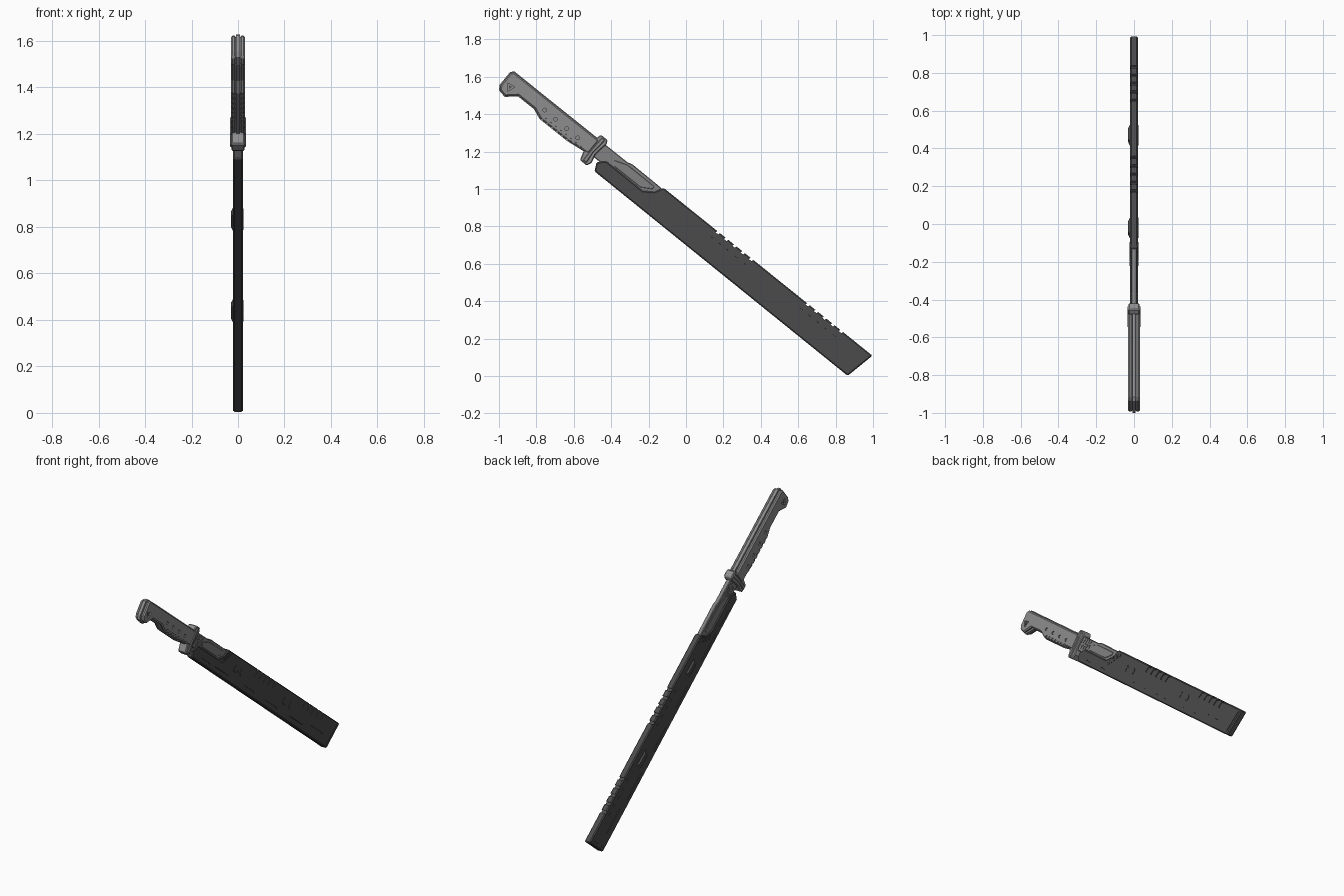
import bpy, bmesh, math

if "Cube" in bpy.data.objects:
    bpy.data.objects.remove(bpy.data.objects["Cube"])

TILT = math.radians(-38.7)   # local u runs pommel to tip, local v runs edge to spine


def material(name, c):
    m = bpy.data.materials.new(name)
    m.diffuse_color = (c, c, c, 1)
    m.use_nodes = True
    m.node_tree.nodes["Principled BSDF"].inputs["Base Color"].default_value = m.diffuse_color
    return m


SHEATH = material("charcoal", 0.07)
METAL = material("grey", 0.27)
BLADE = material("steel grey", 0.22)


def solid(bm, ring_a, ring_b):
    a = [bm.verts.new(p) for p in ring_a]
    b = [bm.verts.new(p) for p in ring_b]
    bm.faces.new(a)
    bm.faces.new(b[::-1])
    for i in range(len(a)):
        j = (i + 1) % len(a)
        bm.faces.new((a[i], b[i], b[j], a[j]))


def prism(bm, pts, x0, x1):
    solid(bm, [(x0, u, v) for u, v in pts], [(x1, u, v) for u, v in pts])


def ngon(u, v, r, n, start=0.0):
    return [(u + r * math.cos(start + math.tau * i / n),
             v + r * math.sin(start + math.tau * i / n)) for i in range(n)]


def rect(u0, u1, v0, v1):
    return [(u0, v0), (u1, v0), (u1, v1), (u0, v1)]


def wrap_slot(bm, u, w, v_end, v_mid, v_floor, v_out, x_in, lean):
    # slot wrapped over an edge and a short way down both sides
    sec = [(-.06, v_end), (-.06, v_out), (.06, v_out), (.06, v_end),
           (x_in, v_mid), (x_in, v_floor), (-x_in, v_floor), (-x_in, v_mid)]
    solid(bm, *[[(x, u + s * w / 2 + lean * (v - v_floor), v) for x, v in sec]
                for s in (-1, 1)])


def make(name, bm, mat, bevel=0, cutter=None, mirror=False):
    bmesh.ops.recalc_face_normals(bm, faces=bm.faces)
    me = bpy.data.meshes.new(name)
    bm.to_mesh(me)
    bm.free()
    ob = bpy.data.objects.new(name, me)
    bpy.context.collection.objects.link(ob)
    ob.rotation_euler = (TILT, 0, 0)
    if mat:
        me.materials.append(mat)
    else:
        ob.hide_render = True
        ob.display_type = 'WIRE'
    if bevel:
        m = ob.modifiers.new("bevel", 'BEVEL')
        m.width, m.segments = bevel, 1
        m.limit_method, m.angle_limit = 'ANGLE', math.radians(50)
    if cutter:
        m = ob.modifiers.new("cuts", 'BOOLEAN')
        m.operation, m.object, m.solver = 'DIFFERENCE', cutter, 'EXACT'
    if mirror:
        ob.modifiers.new("mirror", 'MIRROR')
    return ob


def part(name, pts, x0, x1, mat, **kw):
    bm = bmesh.new()
    prism(bm, pts, x0, x1)
    return make(name, bm, mat, **kw)


# Sheath cutters: spine slots and engraved dashes on both sides
bm = bmesh.new()
for start in (-.348, .268):
    for i in range(5):
        wrap_slot(bm, start + .057 * i, .018, .655, .665, .698, .74, .0165, .35)
for u0, u1, v in ((-.98, -.86, .577), (-.81, -.63, .577), (-.443, -.295, .58),
                  (-.17, 0, .577), (.14, .33, .577), (.407, .577, .60)):
    for s in (-1, 1):
        prism(bm, [(u0, v - .003), (u1, v - .003), (u1 - .008, v + .003),
                   (u0 + .008, v + .003)], s * .0165, s * .05)
# seam near the sheath tip
for s in (-1, 1):
    prism(bm, [(.652, .556), (.656, .556), (.688, .694), (.684, .694)], s * .018, s * .05)
sheath_cutter = make("sheath_cutter", bm, None)

# Sheath with the open mouth cut away along the spine
part("sheath", [(-1.066, .548), (.674, .541), (.71, .708), (-.722, .710), (-.748, .662),
                (-.80, .628), (-1.05, .630), (-1.088, .594)],
     -.0205, .0205, SHEATH, bevel=.006, cutter=sheath_cutter)

# Sheath fittings: bow-tie pads on one side, raised clips on the other
bm = bmesh.new()
for u in (-.537, .092):
    v = .637
    for s in (-1, 1):
        prism(bm, [(u + s * .06, v - .012), (u + s * .06, v + .012), (u + s * .045, v + .02),
                   (u + s * .022, v + .02), (u + s * .022, v - .02), (u + s * .045, v - .02)],
              .019, .0235)
    prism(bm, rect(u - .022, u + .022, v - .007, v + .007), .019, .0225)
make("sheath_pads", bm, SHEATH)

bm = bmesh.new()
for u in (-.537, .092):
    v = .637
    solid(bm, [(-.019, a, b) for a, b in rect(u - .06, u + .06, v - .022, v + .022)],
          [(-.031, a, b) for a, b in rect(u - .035, u + .035, v - .014, v + .014)])
make("sheath_clips", bm, SHEATH)

# Knurling along the mouth ramp
bm = bmesh.new()
for i in range(5):
    for j in range(2):
        u, v = -.775 + .019 * i + .02 * j, .622 + .018 * i - .008 * j
        for s in (-1, 1):
            prism(bm, ngon(u, v, .009, 4), s * .019, s * .0225)
make("mouth_knurling", bm, SHEATH)

# Blade and its raised flat
part("blade", [(-1.13, .605), (-.70, .605), (-.70, .69), (-.74, .702), (-.93, .704),
               (-.96, .696), (-1.02, .696), (-1.13, .696)], -.014, .014, BLADE, bevel=.004)
part("blade_flat", [(-1.0, .635), (-.82, .635), (-.765, .668), (-.765, .685), (-.95, .685),
                    (-1.02, .66)], -.0165, .0165, BLADE, bevel=.002)

# Thumb knurling beside the guard
bm = bmesh.new()
for i in range(4):
    for j in range(4):
        for s in (-1, 1):
            prism(bm, ngon(-1.095 + .022 * i + .006 * (j % 2), .632 + .017 * j, .009, 4),
                  s * .012, s * .0165)
make("thumb_knurling", bm, BLADE)

# Guard with a central rib
part("guard", [(-1.165, .547), (-1.118, .546), (-1.106, .575), (-1.118, .62), (-1.113, .66),
               (-1.106, .70), (-1.115, .722), (-1.160, .722), (-1.168, .70), (-1.165, .66),
               (-1.18, .60)], -.028, .028, METAL, bevel=.005)
part("guard_rib", [(-1.152, .556), (-1.128, .556), (-1.134, .62), (-1.125, .714),
                   (-1.148, .714), (-1.152, .62)], -.0335, .0335, METAL, bevel=.004)

# Tang visible around the grip
part("tang", [(-1.751, .592), (-1.736, .567), (-1.69, .558), (-1.635, .605), (-1.527, .605),
              (-1.47, .583), (-1.28, .583), (-1.20, .593), (-1.13, .60), (-1.13, .697),
              (-1.733, .697), (-1.750, .681)], -.009, .009, METAL)

# Grip cutters: rivet holes, pommel recess, finger grooves and thumb hatching
bm = bmesh.new()
for i in range(4):
    prism(bm, ngon(-1.479 + .077 * i, .637 - .002 * i, .010, 10), .022, .06)
prism(bm, ngon(-1.70, .617, .026, 3, math.radians(40)), .020, .06)
for i in range(8):
    wrap_slot(bm, -1.455 + .034 * i, .014, .612, .606, .592, .55, .026, .6)
grip_cutter = make("grip_cutter", bm, None)

# Grip scales
part("grip_scales", [(-1.745, .595), (-1.733, .572), (-1.69, .563), (-1.637, .610),
                     (-1.525, .610), (-1.468, .587), (-1.28, .587), (-1.20, .597),
                     (-1.15, .600), (-1.15, .692), (-1.731, .692), (-1.744, .678)],
     .0085, .031, METAL, bevel=.007, cutter=grip_cutter, mirror=True)

# Rivets and pommel boss
bm = bmesh.new()
for i in range(4):
    prism(bm, ngon(-1.479 + .077 * i, .637 - .002 * i, .006, 8), .02, .027)
prism(bm, ngon(-1.70, .617, .010, 3, math.radians(40)), .018, .030)
make("rivets", bm, METAL, mirror=True)
